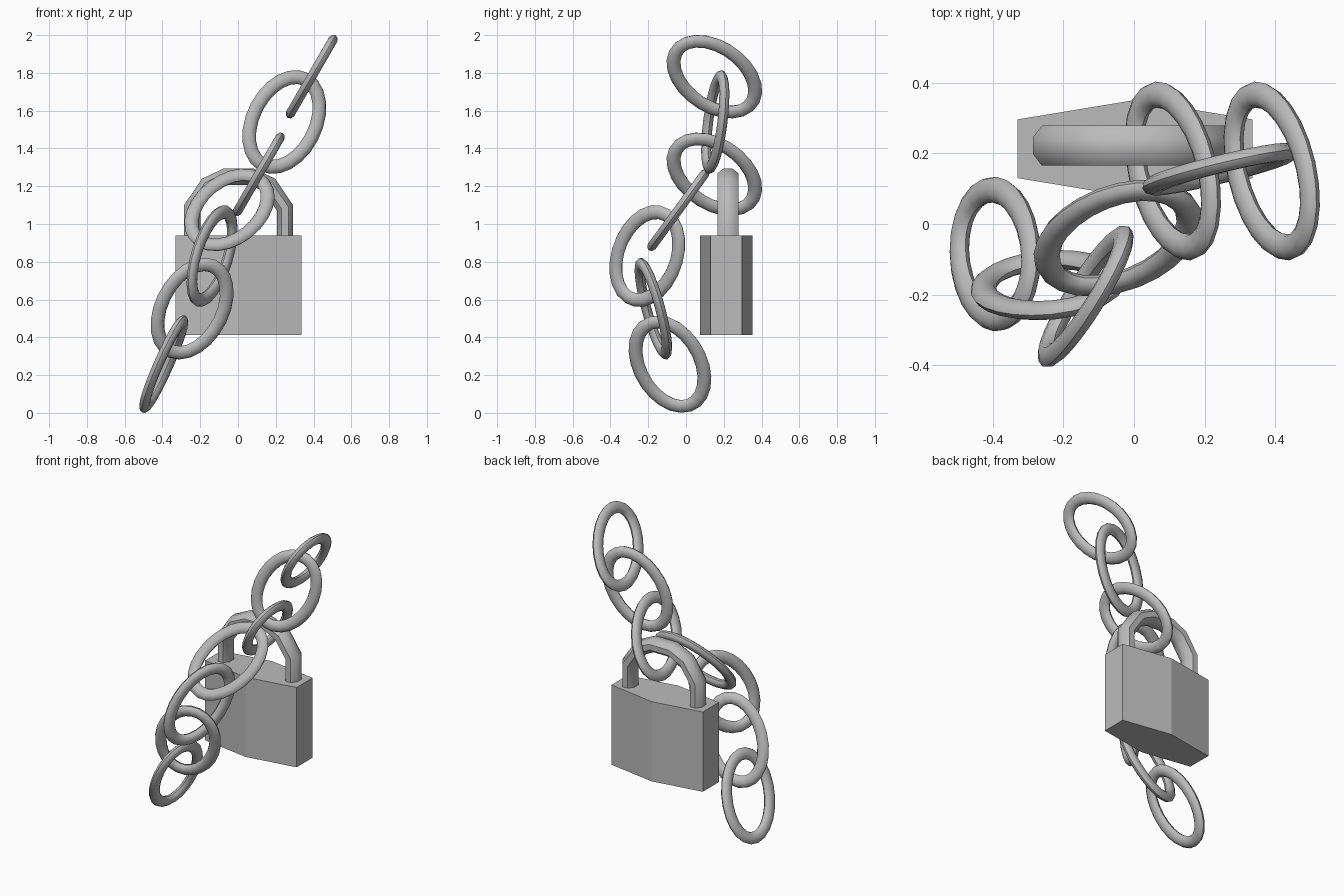
import bpy, bmesh, math
from mathutils import Vector

if "Cube" in bpy.data.objects:
    bpy.data.objects.remove(bpy.data.objects["Cube"])

grey = bpy.data.materials.new("steel_grey")
grey.diffuse_color = (0.5, 0.5, 0.5, 1)
grey.use_nodes = True
grey.node_tree.nodes["Principled BSDF"].inputs["Base Color"].default_value = grey.diffuse_color


def finish(name, bm, smooth=None):
    """Turn a bmesh into a coloured object."""
    bmesh.ops.recalc_face_normals(bm, faces=bm.faces)
    me = bpy.data.meshes.new(name)
    bm.to_mesh(me)
    bm.free()
    me.materials.append(grey)
    ob = bpy.data.objects.new(name, me)
    bpy.context.collection.objects.link(ob)
    if smooth:
        bpy.ops.object.select_all(action='DESELECT')
        ob.select_set(True)
        bpy.context.view_layer.objects.active = ob
        bpy.ops.object.shade_smooth_by_angle(angle=math.radians(smooth))
    return ob


def skin(bm, rings, closed):
    """Bridge a list of vertex-position rings."""
    vs = [[bm.verts.new(p) for p in r] for r in rings]
    n, m = len(vs), len(vs[0])
    for i in range(n if closed else n - 1):
        a, b = vs[i], vs[(i + 1) % n]
        for j in range(m):
            k = (j + 1) % m
            bm.faces.new((a[j], a[k], b[k], b[j]))
    if not closed:
        bm.faces.new(vs[0])
        bm.faces.new(vs[-1])


def link(name, center, normal, long_dir):
    """Oval chain link with a slightly flattened section."""
    A, B, r, t, seg, sides = 0.256, 0.168, 0.037, 0.026, 24, 10
    c, n = Vector(center), Vector(normal).normalized()
    u = Vector(long_dir)
    u = (u - n * u.dot(n)).normalized()
    v = n.cross(u)
    rings = []
    for i in range(seg):
        th = 2 * math.pi * i / seg
        p = c + u * A * math.cos(th) + v * B * math.sin(th)
        out = (u * B * math.cos(th) + v * A * math.sin(th)).normalized()
        angles = [2 * math.pi * j / sides for j in range(sides)]
        rings.append([p + out * r * math.cos(a) + n * t * math.sin(a) for a in angles])
    bm = bmesh.new()
    skin(bm, rings, True)
    finish(name, bm, 45)


# chain links, top to bottom: centre, plane normal, long axis
LINKS = [
    ((0.39, 0.15, 1.78), (0.866, 0, -0.5), (0.354, -0.707, 0.612)),
    ((0.245, 0.155, 1.54), (0.216, -1, 0.068), (0.52, 0.18, 1)),
    ((0.11, 0.15, 1.263), (0.866, 0, -0.5), (0.354, -0.707, 0.612)),
    ((-0.045, -0.04, 1.075), (0, -1, 0.73), (0.586, 0.478, 0.656)),
    ((-0.137, -0.205, 0.83), (1, -0.541, -0.164), (0.42, 0.47, 1)),
    ((-0.243, -0.173, 0.552), (0.215, -1, -0.327), (0.48, -0.23, 1)),
    ((-0.393, -0.085, 0.258), (1, -0.165, -0.482), (0.407, -0.458, 1)),
]
for i, args in enumerate(LINKS):
    link(f"chain_link_{i + 1}", *args)

# padlock body: six-sided prism, thickest in the middle
X0, Y0 = 0.003, 0.213
outline = [(-0.333, -0.083), (0, -0.138), (0.333, -0.083),
           (0.333, 0.083), (0, 0.138), (-0.333, 0.083)]
bm = bmesh.new()
skin(bm, [[(X0 + x, Y0 + y, z) for x, y in outline] for z in (0.413, 0.938)], False)
finish("padlock_body", bm)

# shackle: eight-sided bar bent over in a few segments
half = [(0.246, 0.90), (0.246, 1.085), (0.165, 1.205), (0.07, 1.25)]
path = [Vector((x, 0, z)) for x, z in half]
path += [Vector((-x, 0, z)) for x, z in reversed(half)]
rings = []
for i, p in enumerate(path):
    d0 = (p - path[i - 1]).normalized() if i else (path[1] - p).normalized()
    d1 = (path[i + 1] - p).normalized() if i < len(path) - 1 else d0
    tan = (d0 + d1).normalized()
    side = Vector((tan.z, 0, -tan.x)) / max(tan.dot(d0), 0.5)
    ring = []
    for j in range(8):
        a = math.pi * (j + 0.5) / 4
        ring.append(p + Vector((X0, 0.222, 0)) + side * 0.047 * math.cos(a)
                    + Vector((0, 0.061, 0)) * math.sin(a))
    rings.append(ring)
bm = bmesh.new()
skin(bm, rings, False)
finish("padlock_shackle", bm, 40)
